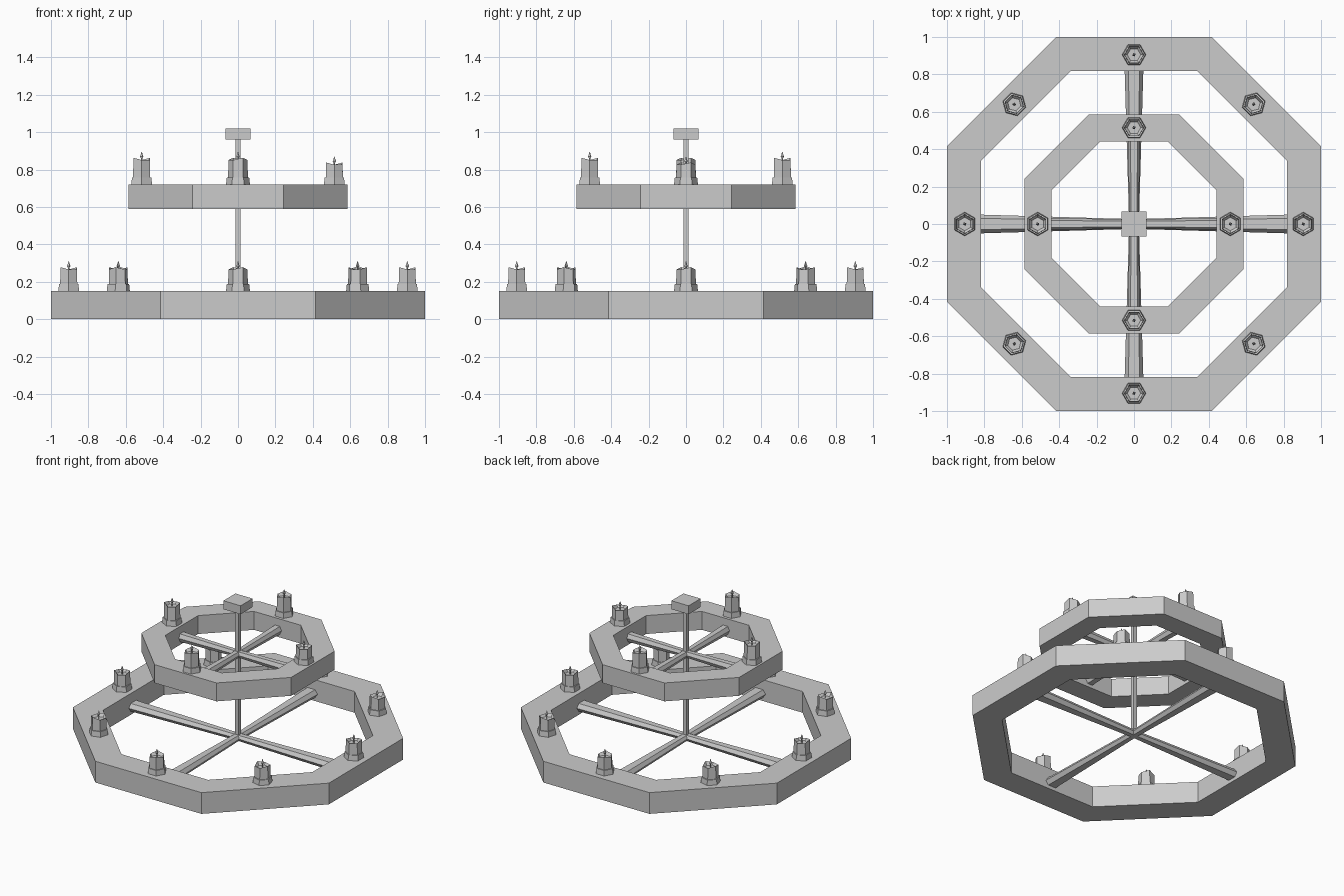
import bpy, bmesh, math
from mathutils import Matrix, Vector

cube = bpy.data.objects.get("Cube")
if cube:
    bpy.data.objects.remove(cube, do_unlink=True)

grey = bpy.data.materials.new("plain_grey")
grey.use_nodes = True
colour = (0.6, 0.6, 0.6, 1)
grey.diffuse_color = colour
grey.node_tree.nodes["Principled BSDF"].inputs["Base Color"].default_value = colour


def finish(name, bm, matrix=Matrix()):
    bmesh.ops.recalc_face_normals(bm, faces=bm.faces)
    mesh = bpy.data.meshes.new(name)
    bm.to_mesh(mesh)
    bm.free()
    mesh.materials.append(grey)
    obj = bpy.data.objects.new(name, mesh)
    obj.matrix_world = matrix
    bpy.context.collection.objects.link(obj)
    return obj


def loft(bm, loops, cap_start=True, cap_end=True):
    """Join matching closed loops of points with quads."""
    rows = [[bm.verts.new(p) for p in loop] for loop in loops]
    n = len(rows[0])
    for a, b in zip(rows, rows[1:]):
        for i in range(n):
            j = (i + 1) % n
            bm.faces.new((a[i], a[j], b[j], b[i]))
    if cap_start:
        bm.faces.new(rows[0])
    if cap_end:
        bm.faces.new(rows[-1])
    return rows


def polygon(n, radius, z, turn=0.0):
    return [Vector((radius * math.cos(math.tau * i / n + turn),
                    radius * math.sin(math.tau * i / n + turn), z)) for i in range(n)]


def octagon_ring(name, outer, inner, z0, z1):
    """Flat-sided ring; sizes are centre-to-side distances."""
    k, turn = 1 / math.cos(math.pi / 8), math.pi / 8
    bm = bmesh.new()
    profile = [(outer, z0), (outer, z1), (inner, z1), (inner, z0), (outer, z0)]
    loft(bm, [polygon(8, r * k, z, turn) for r, z in profile], False, False)
    bmesh.ops.remove_doubles(bm, verts=bm.verts, dist=1e-5)
    finish(name, bm)


def box(name, half, z0, z1):
    bm = bmesh.new()
    loft(bm, [polygon(4, half * math.sqrt(2), z, math.pi / 4) for z in (z0, z1)])
    finish(name, bm)


def spoke(name, length, z, angle, wide, narrow):
    """Six-sided bar that widens towards the ring."""
    def section(x, w, h):
        return [(x, w * a, h * b) for a, b in
                ((1, 0), (0.6, 1), (-0.6, 1), (-1, 0), (-0.6, -1), (0.6, -1))]
    bm = bmesh.new()
    loft(bm, [section(0, narrow, 0.02), section(length, wide, 0.028)])
    finish(name, bm, Matrix.Translation((0, 0, z)) @ Matrix.Rotation(angle, 4, "Z"))


def candle(name, distance, z, angle, height):
    place = (Matrix.Rotation(angle, 4, "Z") @ Matrix.Translation((distance, 0, z))
             @ Matrix.Rotation(math.pi / 6, 4, "Z"))
    # Hexagonal holder
    bm = bmesh.new()
    loft(bm, [polygon(6, 0.064, 0), polygon(6, 0.06, 0.037)])
    finish(name + "_holder", bm, place)
    # Wax with an uneven rim and a sunken top
    bm = bmesh.new()
    rim = polygon(6, 0.051, height)
    for i, p in enumerate(rim):
        p.z += 0.008 * math.cos(2.1 * i)
    pool = polygon(6, 0.036, height - 0.018)
    loft(bm, [polygon(6, 0.053, 0.03), rim, pool])
    finish(name + "_wax", bm, place)
    # Thin wick and pointed flame
    bm = bmesh.new()
    base = height - 0.02
    loft(bm, [polygon(4, r, base + h) for r, h in
              ((0.004, 0), (0.004, 0.024), (0.010, 0.034), (0.001, 0.06))])
    finish(name + "_flame", bm, place)


# Two octagonal tiers
octagon_ring("lower_ring", 1.0, 0.817, 0, 0.15)
octagon_ring("upper_ring", 0.585, 0.44, 0.59, 0.72)

# Central post and ceiling block
box("centre_post", 0.0135, 0.035, 0.97)
box("ceiling_block", 0.067, 0.96, 1.02)

# Crossed bars under each tier
for i in range(4):
    turn = i * math.pi / 2
    spoke(f"lower_spoke_{i}", 0.82, 0.052, turn, 0.05, 0.026)
    spoke(f"upper_spoke_{i}", 0.442, 0.64, turn, 0.032, 0.024)
    candle(f"upper_candle_{i}", 0.515, 0.72, turn, 0.11 if i == 0 else 0.135)

# Candles around the lower tier
for i in range(8):
    candle(f"lower_candle_{i}", 0.905, 0.15, i * math.pi / 4, 0.12)
